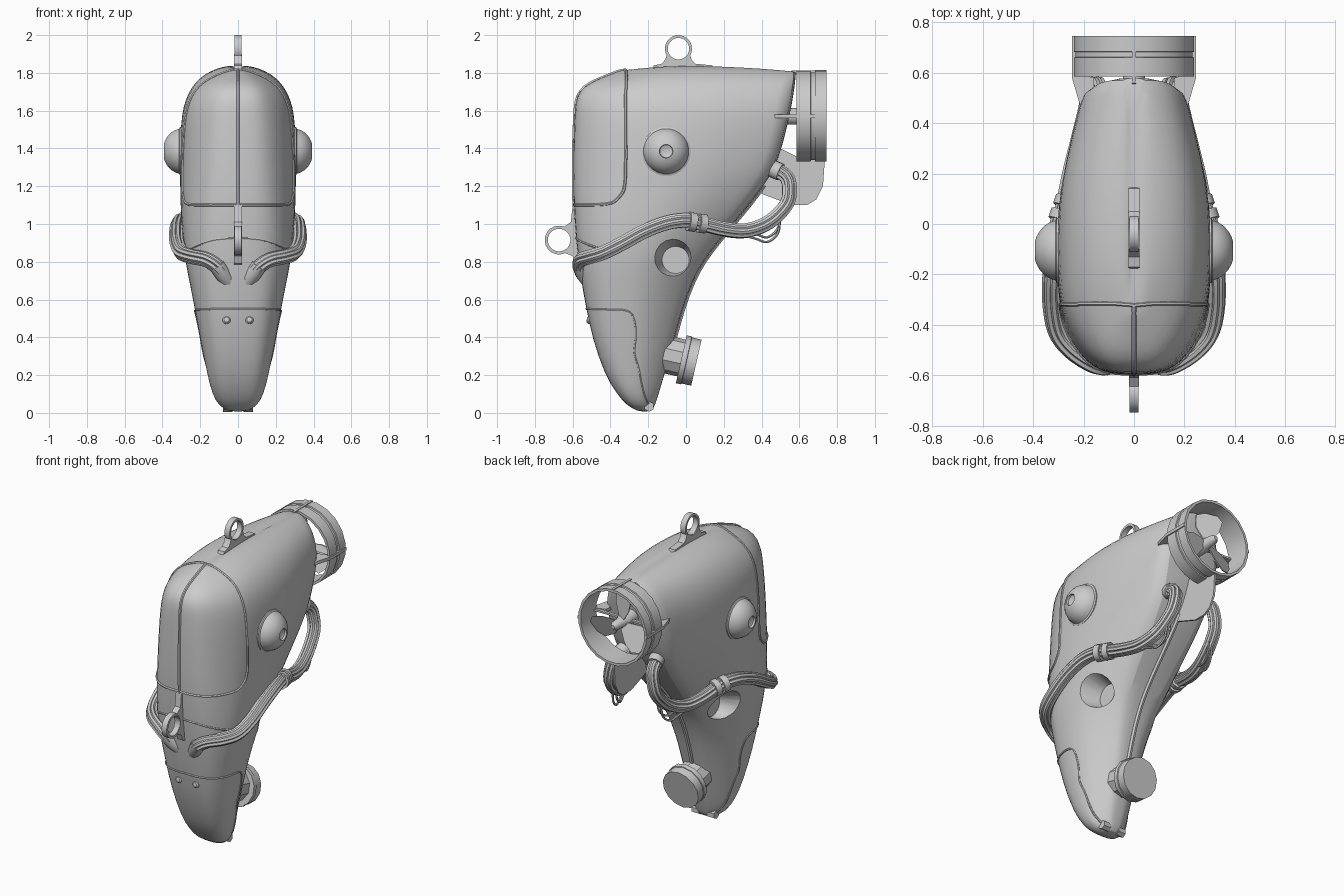
import bpy, bmesh, math
from mathutils import Vector, Matrix
from mathutils.bvhtree import BVHTree

if "Cube" in bpy.data.objects:
    bpy.data.objects.remove(bpy.data.objects["Cube"])

def add(name, bm, angle=35):
    bmesh.ops.recalc_face_normals(bm, faces=bm.faces)
    me = bpy.data.meshes.new(name)
    bm.to_mesh(me); bm.free()
    ob = bpy.data.objects.new(name, me)
    bpy.context.collection.objects.link(ob)
    select(ob)
    bpy.ops.object.shade_smooth_by_angle(angle=math.radians(angle))
    return ob

def select(ob):
    bpy.ops.object.select_all(action='DESELECT')
    ob.select_set(True)
    bpy.context.view_layer.objects.active = ob

def lathe(name, prof, n, loc, axis, closed=False):
    # revolve (radius, height) points around an axis
    q = Vector(axis).to_track_quat('Z', 'Y')
    bm = bmesh.new()
    rings = [[bm.verts.new(Vector(loc) + q @ Vector((r * math.cos(a), r * math.sin(a), h)))
              for a in (math.tau * (i + .5) / n for i in range(n))] for r, h in prof]
    pairs = list(zip(rings, rings[1:])) + ([(rings[-1], rings[0])] if closed else [])
    for A, B in pairs:
        for i in range(n):
            j = (i + 1) % n
            bm.faces.new((A[i], A[j], B[j], B[i]))
    bmesh.ops.remove_doubles(bm, verts=bm.verts, dist=1e-5)
    return add(name, bm)

def plate(name, pts, thick, to3d):
    # extrude a flat outline symmetrically
    bm = bmesh.new()
    A, B = [[bm.verts.new(to3d(p[0], p[1], s * thick)) for p in pts] for s in (-1, 1)]
    bm.faces.new(A); bm.faces.new(B[::-1])
    for i in range(len(pts)):
        j = (i + 1) % len(pts)
        bm.faces.new((A[i], A[j], B[j], B[i]))
    return add(name, bm)

def spline(pts, n=6):
    P = [Vector(p) for p in pts]
    P = [2 * P[0] - P[1]] + P + [2 * P[-1] - P[-2]]
    out = []
    for a, b, c, d in zip(P, P[1:], P[2:], P[3:]):
        for k in range(n):
            t = k / n
            out.append(.5 * (2 * b + (c - a) * t + (2 * a - 5 * b + 4 * c - d) * t**2 + (3 * b - a - 3 * c + d) * t**3))
    return out + [P[-2]]

def tube(name, pts, r, res=1):
    cu = bpy.data.curves.new(name, 'CURVE')
    cu.dimensions = '3D'; cu.bevel_depth = r; cu.bevel_resolution = res; cu.use_fill_caps = True
    sp = cu.splines.new('POLY')
    sp.points.add(len(pts) - 1)
    for p, v in zip(sp.points, pts):
        p.co = (*v, 1)
    ob = bpy.data.objects.new(name, cu)
    bpy.context.collection.objects.link(ob)
    select(ob)
    bpy.ops.object.convert(target='MESH')
    bpy.ops.object.shade_smooth_by_angle(angle=math.radians(50))
    return ob

# hull: horizontal rings (z, front y, back y, half width)
RINGS = [(.005, -.25, -.18, .05), (.04, -.315, -.165, .105), (.1, -.365, -.145, .137), (.2, -.43, -.115, .163),
         (.4, -.497, -.06, .203), (.55, -.527, -.02, .23), (.7, -.555, .035, .26), (.8, -.568, .09, .28),
         (.9, -.58, .165, .293), (1.0, -.588, .25, .301), (1.1, -.594, .335, .306), (1.2, -.597, .41, .308),
         (1.3, -.597, .475, .31), (1.45, -.595, .52, .308), (1.58, -.59, .548, .3), (1.66, -.585, .562, .28),
         (1.72, -.565, .57, .25), (1.77, -.51, .577, .21), (1.81, -.41, .58, .15), (1.835, -.35, .58, .08), (1.84, -.32, .575, .02)]
U = (0, 0, .03, .08, .165, .25, .38, .51, .68, .84, .94, 1, 1)
UP = (0, .3, .5, .67, .85, .95, .99, 1, .95, .81, .72, .64, 0)
LOW = (0, .35, .6, .74, .88, .95, .99, 1, .88, .65, .46, .3, 0)
bm = bmesh.new()
loops = []
for z, yf, yb, w in RINGS:
    k = min(1, max(0, (z - .5) / 1.0))
    m = min(1, max(0, (z - 1.5) / .3))
    half = []
    for u, a, b in zip(U, UP, LOW):
        y = yf + (yb - yf) * u
        droop = .03 * (y / .58)**2 if y > 0 else .022 * min(1, y / -.32)**2
        half.append((w * (a * k + b * (1 - k)), y, z - m * droop))
    full = half + [(-x, y, z) for x, y, z in half[-2:0:-1]]
    loops.append([bm.verts.new(p) for p in full])
for A, B in zip(loops, loops[1:]):
    for i in range(len(A)):
        j = (i + 1) % len(A)
        bm.faces.new((A[i], A[j], B[j], B[i]))
bm.faces.new(loops[0]); bm.faces.new(loops[-1])
hull = add("hull", bm, 40)
hull.modifiers.new("smooth", 'SUBSURF').levels = 1
select(hull)
bpy.ops.object.modifier_apply(modifier="smooth")
bvh = BVHTree.FromPolygons([v.co for v in hull.data.vertices], [p.vertices for p in hull.data.polygons])

# recessed side ports cut into the hull
for s in (1, -1):
    cut = lathe("port_cutter", [(0, 0), (.072, 0), (.14, .2), (0, .2)], 20, (s * .15, -.055, .81), (s, 0, 0))
    cut.hide_render = True
    mod = hull.modifiers.new("port", 'BOOLEAN')
    mod.operation = 'DIFFERENCE'; mod.object = cut
    select(hull)
    bpy.ops.object.modifier_apply(modifier="port")
    bpy.data.objects.remove(cut)
select(hull)
bpy.ops.object.shade_smooth_by_angle(angle=math.radians(40))

def seam(name, pts, r=.006):
    tube(name, [bvh.find_nearest(p)[0] for p in spline(pts, 8)], r)

def side_seam(name, s, pts, r=.006):
    hits = [bvh.ray_cast(Vector((s * 2, p.y, p.z)), Vector((-s, 0, 0)))[0] for p in spline([(0, y, z) for y, z in pts], 8)]
    tube(name, [h for h in hits if h], r)

# centre ridges: visor bar and rear spine
seam("visor_bar", [(0, -.62, 1.06), (0, -.62, 1.3), (0, -.62, 1.6), (0, -.58, 1.73), (0, -.5, 1.8), (0, -.33, 1.84)], .009)
seam("rear_spine", [(0, -.1, .4), (0, -.01, .6), (0, .1, .8), (0, .26, 1.0), (0, .42, 1.2)], .014)

for s in (1, -1):
    # panel seams, half at a time
    seam("visor_frame", [(0, -.325, 1.85), (s * .1, -.325, 1.84), (s * .21, -.325, 1.78), (s * .28, -.325, 1.66), (s * .31, -.325, 1.5),
                         (s * .31, -.325, 1.22), (s * .3, -.36, 1.14), (s * .26, -.42, 1.105), (s * .15, -.59, 1.1), (0, -.62, 1.1)], .008)
    seam("brow_seam", [(0, -.6, .925), (s * .12, -.59, .915), (s * .2, -.54, .895), (s * .27, -.42, .86)])
    seam("chin_seam_front", [(0, -.56, .545), (s * .14, -.53, .545), (s * .22, -.42, .545)])
    side_seam("chin_seam_side", s, [(-.43, .545), (-.33, .543), (-.285, .52), (-.268, .47), (-.265, .4), (-.272, .32),
                                    (-.25, .24), (-.225, .12), (-.2, .05)])
    # chin bolts and nose feet
    lathe("chin_bolt", [(.022, 0), (.022, .016), (.014, .026), (0, .028)], 10, (s * .06, -.498, .49), (0, -1, .15))
    lathe("nose_foot", [(0, 0), (.028, 0), (.028, .05), (0, .05)], 6, (s * .03, -.195, .034), (s, 0, 0))
    # domed side lamps
    lathe("side_lamp", [(.13, 0), (.13, .045), (.12, .05), (.113, .07), (.1, .092), (.078, .112), (.055, .125), (.036, .131),
                        (.034, .118), (.022, .112), (0, .112)], 24, (s * .262, -.105, 1.385), (s, 0, 0))
    # cable bundle
    path = spline([(s * x, y, z) for x, y, z in [
        (.08, -.535, .73), (.11, -.562, .775), (.165, -.552, .81), (.245, -.5, .828), (.3, -.43, .85), (.322, -.33, .9),
        (.324, -.22, .96), (.315, -.1, 1.005), (.295, 0, 1.018), (.272, .07, 1.005), (.245, .2, .973), (.215, .32, .965),
        (.185, .44, 1.01), (.165, .53, 1.1), (.15, .548, 1.18), (.135, .53, 1.25), (.12, .45, 1.3)]], 5)
    t0 = (path[1] - path[0]).normalized()
    side = t0.orthogonal().normalized()
    frames = []
    for i, p in enumerate(path):
        t = (path[min(i + 1, len(path) - 1)] - path[max(i - 1, 0)]).normalized()
        side = t0.rotation_difference(t) @ side
        t0 = t
        frames.append((p, side.copy(), t.cross(side)))
    for i in range(7):
        a = i * math.tau / 7
        tube("cable_strand", [p + .026 * (math.cos(a) * u + math.sin(a) * v) for p, u, v in frames], .0145)
    # cable fittings
    tube("front_socket", [(s * .05, -.51, .695), (s * .085, -.545, .74), (s * .113, -.56, .782)], .043, 3)
    for y, x in ((.03, .284), (.085, .266)):
        tube("cable_clamp", [(s * (x + .006), y - .018, 1.018 - y * .15), (s * (x - .006), y + .018, 1.012 - y * .15)], .052, 3)
    tube("rear_collar", [(s * .105, .42, 1.31), (s * .127, .5, 1.275)], .048, 3)
    for d in (0, .025):
        tube("loose_wire", spline([(s * (x - d), y, z + d) for x, y, z in [
            (.255, .12, .98), (.235, .25, .95), (.21, .36, .925), (.19, .43, .905), (.175, .485, .95), (.17, .5, 1.03), (.16, .53, 1.12)]]), .007)
    # side brackets of the thruster
    plate("thruster_bracket", [(.15, .4), (.208, .45), (.246, .58), (.246, .745), (.228, .745), (.228, .6), (.16, .58)],
          .01, lambda x, y, h: (s * x, y, 1.57 + h))

# thruster duct, hub and propeller
C = (0, 0, 1.57)
lathe("thruster_duct", [(.242, .585), (.242, .66), (.235, .662), (.235, .682), (.242, .684), (.242, .745), (.226, .745), (.226, .585)],
      20, C, (0, 1, 0), True)
lathe("thruster_hub", [(0, .5), (.045, .5), (.045, .64), (.032, .66), (.028, .72), (.012, .742), (0, .742)], 12, C, (0, 1, 0))
plate("duct_stator", [(-.23, .59), (.23, .59), (.23, .61), (-.23, .61)], .006, lambda x, y, h: (x, y, 1.57 + h))
for i in range(3):
    rot = Matrix.Rotation(i * math.tau / 3 + .4, 3, 'Y')
    plate("propeller_blade", [(.03, -.025), (.1, -.07), (.18, -.075), (.205, -.03), (.205, .04), (.17, .07), (.1, .06), (.03, .025)], .004,
          lambda x, w, h: rot @ Vector((x, .655 + w * .45 + h, w)) + Vector(C))
YZ = lambda y, z, h: (h, y, z)
plate("top_bracket", [(.54, 1.79), (.56, 1.812), (.745, 1.815), (.745, 1.795)], .008, YZ)
plate("ventral_fin", [(.40, 1.16), (.44, 1.3), (.5, 1.4), (.58, 1.36), (.6, 1.34), (.735, 1.34), (.725, 1.2), (.69, 1.13),
                      (.64, 1.1), (.56, 1.1), (.48, 1.13)], .006, YZ)

# lifting eyes on the top and the front
lathe("top_eye", [(.072, -.018), (.072, .018), (.057, .018), (.057, -.018)], 24, (0, -.04, 1.928), (1, 0, 0), True)
plate("top_eye_base", [(-.18, 1.81), (-.17, 1.84), (-.13, 1.848), (-.11, 1.87), (-.1, 1.9), (-.07, 1.875), (-.04, 1.866), (-.01, 1.875),
                       (.02, 1.9), (.03, 1.87), (.05, 1.848), (.14, 1.84), (.15, 1.81)], .022, YZ)
lathe("front_eye", [(.076, -.018), (.076, .018), (.06, .018), (.06, -.018)], 24, (0, -.672, .915), (1, 0, 0), True)
plate("front_eye_base", [(-.55, .78), (-.585, .79), (-.6, .83), (-.645, .848), (-.62, .88), (-.61, .915), (-.62, .95), (-.645, .985),
                         (-.61, 1.01), (-.6, 1.1), (-.55, 1.1)], .02, YZ)

# rear filler cap
lathe("filler_neck", [(.1, -.1), (.1, .02)], 10, (0, -.02, .29), (0, .975, -.22))
lathe("filler_cap", [(0, 0), (.13, 0), (.13, .028), (.125, .03), (.125, .082), (0, .082)], 14, (0, -.025, .284), (0, .975, -.22))
